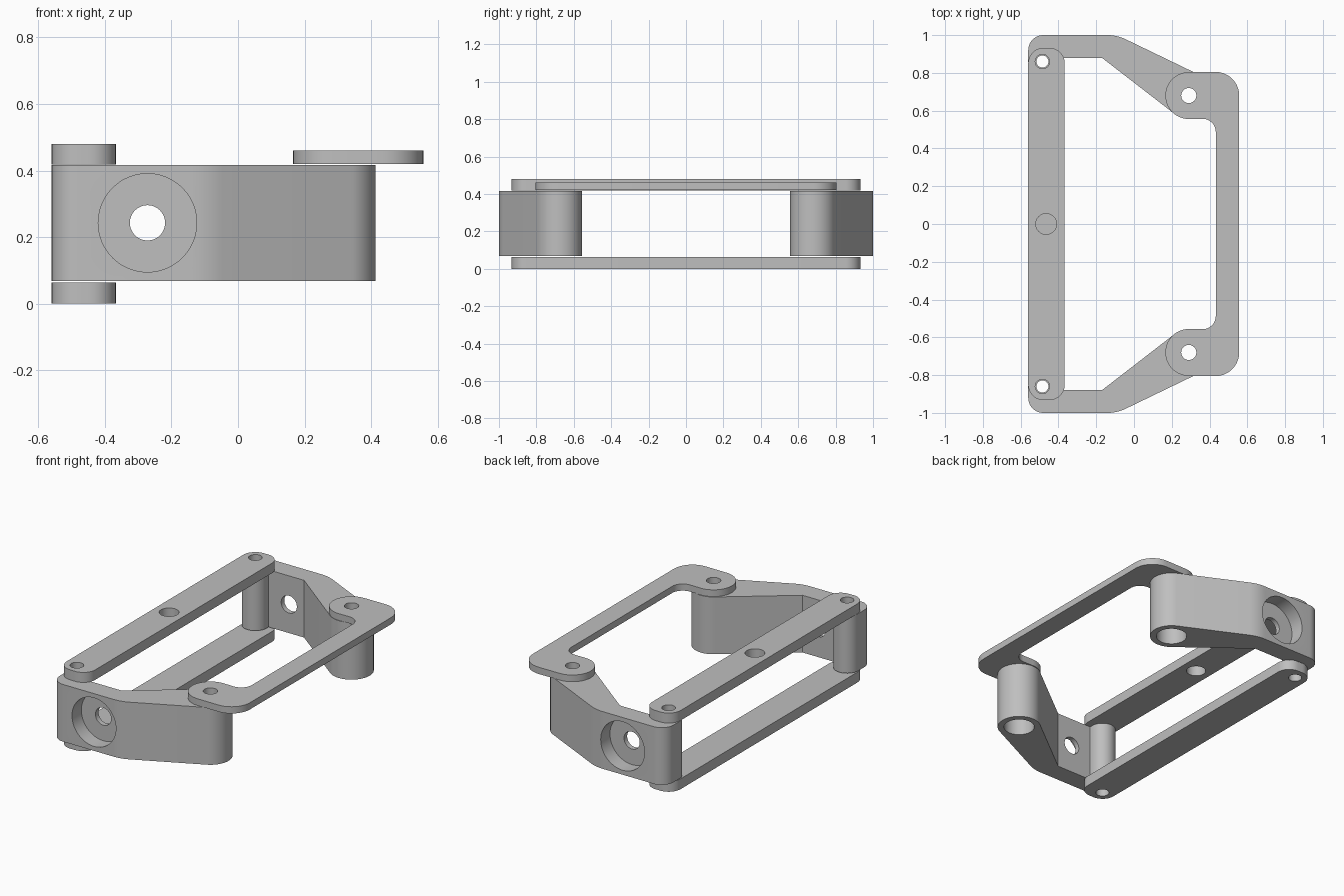
import bpy, bmesh, math
from mathutils import Vector, Matrix

if "Cube" in bpy.data.objects:
    bpy.data.objects.remove(bpy.data.objects["Cube"])

grey = bpy.data.materials.new("plain grey")
grey.use_nodes = True
colour = (0.52, 0.52, 0.52, 1)
grey.diffuse_color = colour
grey.node_tree.nodes["Principled BSDF"].inputs["Base Color"].default_value = colour


def arc(cx, cy, r, a0, a1, n=24):
    """Points on an arc, angles in degrees."""
    angles = [math.radians(a0 + (a1 - a0) * i / n) for i in range(n + 1)]
    return [(cx + r * math.cos(a), cy + r * math.sin(a)) for a in angles]


def tangent_angle(p, c, r, side):
    """Angle on a circle where the tangent line from p touches it."""
    d = Vector(p) - Vector(c)
    return math.degrees(math.atan2(d.y, d.x) + side * math.acos(r / d.length))


def fillet(prev, p, nxt, r, n=10):
    """Round the corner p between two neighbouring points."""
    p = Vector(p)
    a, b = (Vector(prev) - p).normalized(), (Vector(nxt) - p).normalized()
    half = a.angle(b) / 2
    centre = p + (a + b).normalized() * (r / math.sin(half))
    start = p + a * (r / math.tan(half)) - centre
    end = p + b * (r / math.tan(half)) - centre
    sweep = math.atan2(start.cross(end), start.dot(end))
    return [tuple(centre + Matrix.Rotation(sweep * i / n, 2) @ start) for i in range(n + 1)]


def prism(name, outline, z0, z1):
    """Extrude a flat outline between two heights."""
    bm = bmesh.new()
    face = bm.faces.new([bm.verts.new((x, y, z0)) for x, y in outline])
    new = bmesh.ops.extrude_face_region(bm, geom=[face])["geom"]
    bmesh.ops.translate(bm, vec=(0, 0, z1 - z0),
                        verts=[v for v in new if isinstance(v, bmesh.types.BMVert)])
    bmesh.ops.recalc_face_normals(bm, faces=bm.faces)
    mesh = bpy.data.meshes.new(name)
    bm.to_mesh(mesh)
    bm.free()
    mesh.materials.append(grey)
    ob = bpy.data.objects.new(name, mesh)
    bpy.context.collection.objects.link(ob)
    return ob


def drill(ob, centre, r, length, along_y=False):
    """Cut a round hole centred at a point."""
    rot = (math.pi / 2, 0, 0) if along_y else (0, 0, 0)
    bpy.ops.mesh.primitive_cylinder_add(vertices=48, radius=r, depth=length,
                                        location=centre, rotation=rot)
    cutter = bpy.context.object
    cutter.name = "hole_cutter"
    cutter.hide_render = True
    cutter.data.materials.append(grey)
    mod = ob.modifiers.new("hole", "BOOLEAN")
    mod.operation, mod.solver, mod.object = "DIFFERENCE", "EXACT", cutter
    bpy.context.view_layer.objects.active = ob
    bpy.ops.object.modifier_apply(modifier=mod.name)
    bpy.data.objects.remove(cutter)


def smooth(ob):
    bpy.ops.object.select_all(action="DESELECT")
    ob.select_set(True)
    bpy.context.view_layer.objects.active = ob
    bpy.ops.object.shade_smooth_by_angle(angle=math.radians(25))


LEFT = -0.56
POST = (-0.485, 0.86)
PIVOT = (0.29, 0.68)
PIVOT_R = 0.123

# Long bars above and below the arms
corners = [(LEFT, -0.932), (-0.367, -0.932), (-0.367, 0.932), (LEFT, 0.932)]
bar = [p for i in range(4)
       for p in fillet(corners[i - 1], corners[i], corners[(i + 1) % 4], 0.08)]
for name, z0, z1 in (("lower_bar", 0, 0.063), ("upper_bar", 0.419, 0.48)):
    ob = prism(name, bar, z0, z1)
    for s in (1, -1):
        drill(ob, (POST[0], s * POST[1], z0), 0.038, 0.3)
    if name == "upper_bar":
        drill(ob, (-0.465, 0, z0), 0.055, 0.3)
    smooth(ob)

# U-shaped plate joining the pivots
inner, outer, right = 0.557, 0.805, 0.557
half = (fillet((0.433, 0), (0.433, inner), (0.2, inner), 0.07)
        + arc(*PIVOT, 0.124, 270, 90)
        + fillet((0.3, outer), (right, outer), (right, 0), 0.125))
plate = prism("pivot_plate", half + [(x, -y) for x, y in reversed(half)], 0.42, 0.461)
for s in (1, -1):
    drill(plate, (PIVOT[0], s * PIVOT[1], 0.44), 0.04, 0.3)
smooth(plate)

# Bent side arms with a slim post, a pivot boss and a recessed side hole
bend_out, bend_in = (-0.09, 1.0), (-0.17, 0.88)
a_out = tangent_angle(bend_out, PIVOT, PIVOT_R, -1)
a_in = tangent_angle(bend_in, PIVOT, PIVOT_R, 1)
boss = arc(*PIVOT, PIVOT_R, a_out, a_in - 360, 40)
arm = (fillet((LEFT, 0.8), (LEFT, 1.0), bend_out, 0.08)
       + fillet((LEFT, 1.0), bend_out, boss[0], 0.22)
       + boss + [bend_in, (-0.41, 0.88)]
       + arc(*POST, 0.075, 360, 180))
for name, s in (("back_arm", 1), ("front_arm", -1)):
    ob = prism(name, [(x, s * y) for x, y in arm], 0.068, 0.417)
    drill(ob, (PIVOT[0], s * PIVOT[1], 0.24), 0.087, 1)
    drill(ob, (POST[0], s * POST[1], 0.24), 0.032, 1)
    drill(ob, (-0.272, s * 1.01, 0.243), 0.148, 0.2, True)
    drill(ob, (-0.272, s * 0.9, 0.243), 0.053, 0.2, True)
    smooth(ob)
